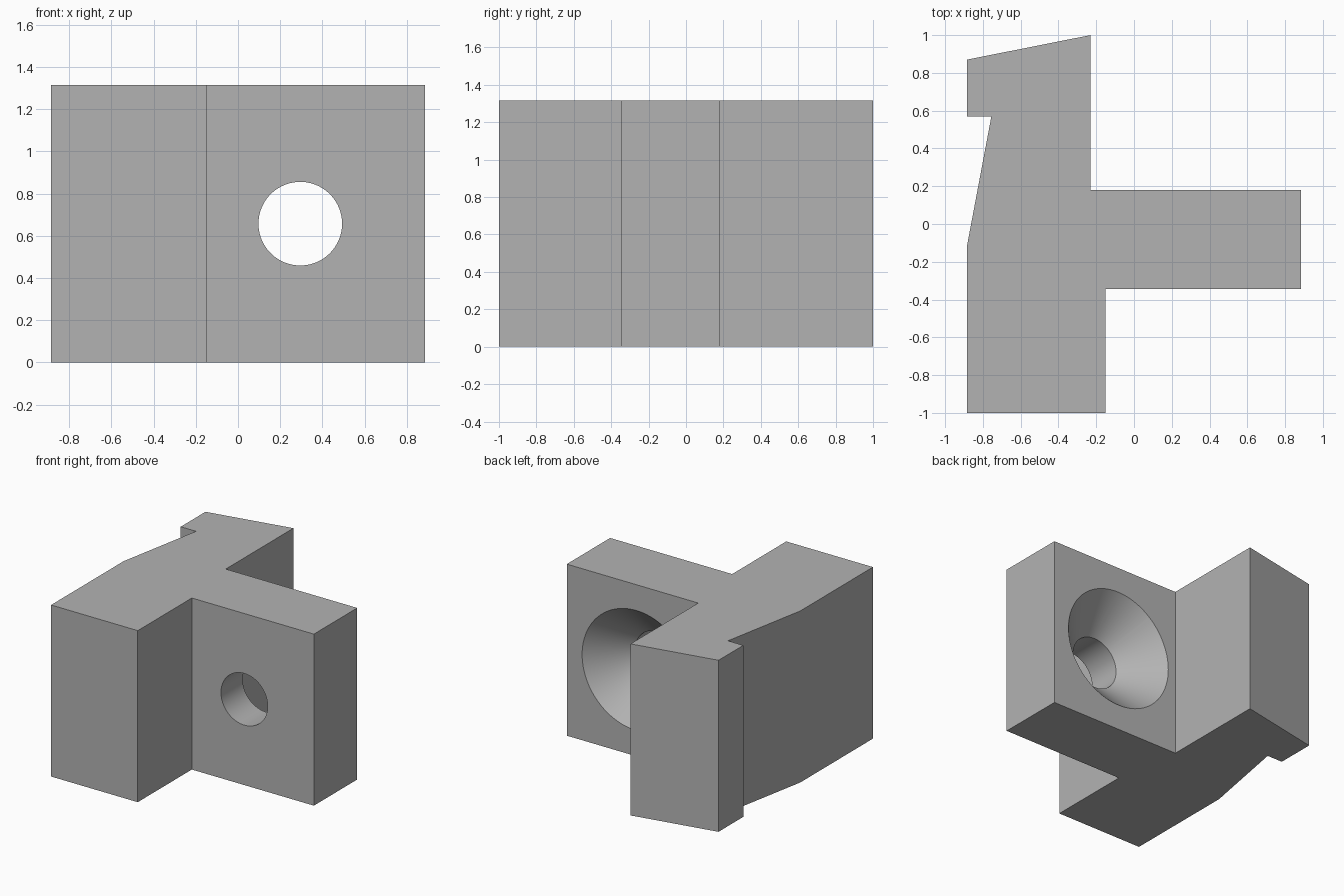
import bpy, bmesh, math
from mathutils import Matrix, Vector

old = bpy.data.objects.get("Cube")
if old:
    bpy.data.objects.remove(old, do_unlink=True)

HEIGHT = 1.315
PLATE_FRONT, PLATE_BACK = -0.345, 0.18
HOLE_X, HOLE_R, SINK_R = 0.295, 0.198, 0.46

grey = bpy.data.materials.new("plain grey")
grey.use_nodes = True
grey.diffuse_color = (0.45, 0.45, 0.45, 1)
grey.node_tree.nodes["Principled BSDF"].inputs["Base Color"].default_value = grey.diffuse_color


def make_object(name, bm):
    bmesh.ops.recalc_face_normals(bm, faces=bm.faces)
    mesh = bpy.data.meshes.new(name)
    bm.to_mesh(mesh)
    bm.free()
    mesh.materials.append(grey)
    obj = bpy.data.objects.new(name, mesh)
    bpy.context.collection.objects.link(obj)
    return obj


# Bracket body: hooked bar with a side plate, extruded upward
outline = [
    (-0.885, -1), (-0.15, -1), (-0.15, PLATE_FRONT), (0.885, PLATE_FRONT),
    (0.885, PLATE_BACK), (-0.23, PLATE_BACK), (-0.23, 1), (-0.885, 0.87),
    (-0.885, 0.57), (-0.755, 0.57), (-0.885, -0.12),
]
bm = bmesh.new()
base = bm.faces.new([bm.verts.new((x, y, 0)) for x, y in outline])
top = bmesh.ops.extrude_face_region(bm, geom=[base])["geom"]
bmesh.ops.translate(bm, vec=(0, 0, HEIGHT),
                    verts=[v for v in top if isinstance(v, bmesh.types.BMVert)])
bracket = make_object("bracket_body", bm)

# Countersunk screw hole: straight bore opening into a 45 degree cone at the back
over = 0.05
profile = [
    (0, PLATE_FRONT - over), (HOLE_R, PLATE_FRONT - over),
    (HOLE_R, PLATE_BACK - (SINK_R - HOLE_R)),
    (SINK_R + over, PLATE_BACK + over), (0, PLATE_BACK + over),
]
bm = bmesh.new()
points = [bm.verts.new((r, y, 0)) for r, y in profile]
edges = [bm.edges.new(pair) for pair in zip(points, points[1:])]
bmesh.ops.spin(bm, geom=points + edges, cent=(0, 0, 0), axis=(0, 1, 0),
               angle=math.tau, steps=96)
bmesh.ops.remove_doubles(bm, verts=bm.verts, dist=1e-4)
bmesh.ops.transform(bm, verts=bm.verts,
                    matrix=Matrix.Translation(Vector((HOLE_X, 0, HEIGHT / 2))))
cutter = make_object("screw_hole_cutter", bm)
cutter.hide_render = True

# Cut the hole, then discard the cutter
cut = bracket.modifiers.new("screw_hole", 'BOOLEAN')
cut.operation = 'DIFFERENCE'
cut.solver = 'EXACT'
cut.object = cutter
bpy.ops.object.select_all(action='DESELECT')
bracket.select_set(True)
bpy.context.view_layer.objects.active = bracket
bpy.ops.object.modifier_apply(modifier=cut.name)
bpy.data.objects.remove(cutter, do_unlink=True)

# Smooth the bore and cone while keeping the block edges sharp
bpy.ops.object.shade_smooth_by_angle(angle=math.radians(9))
